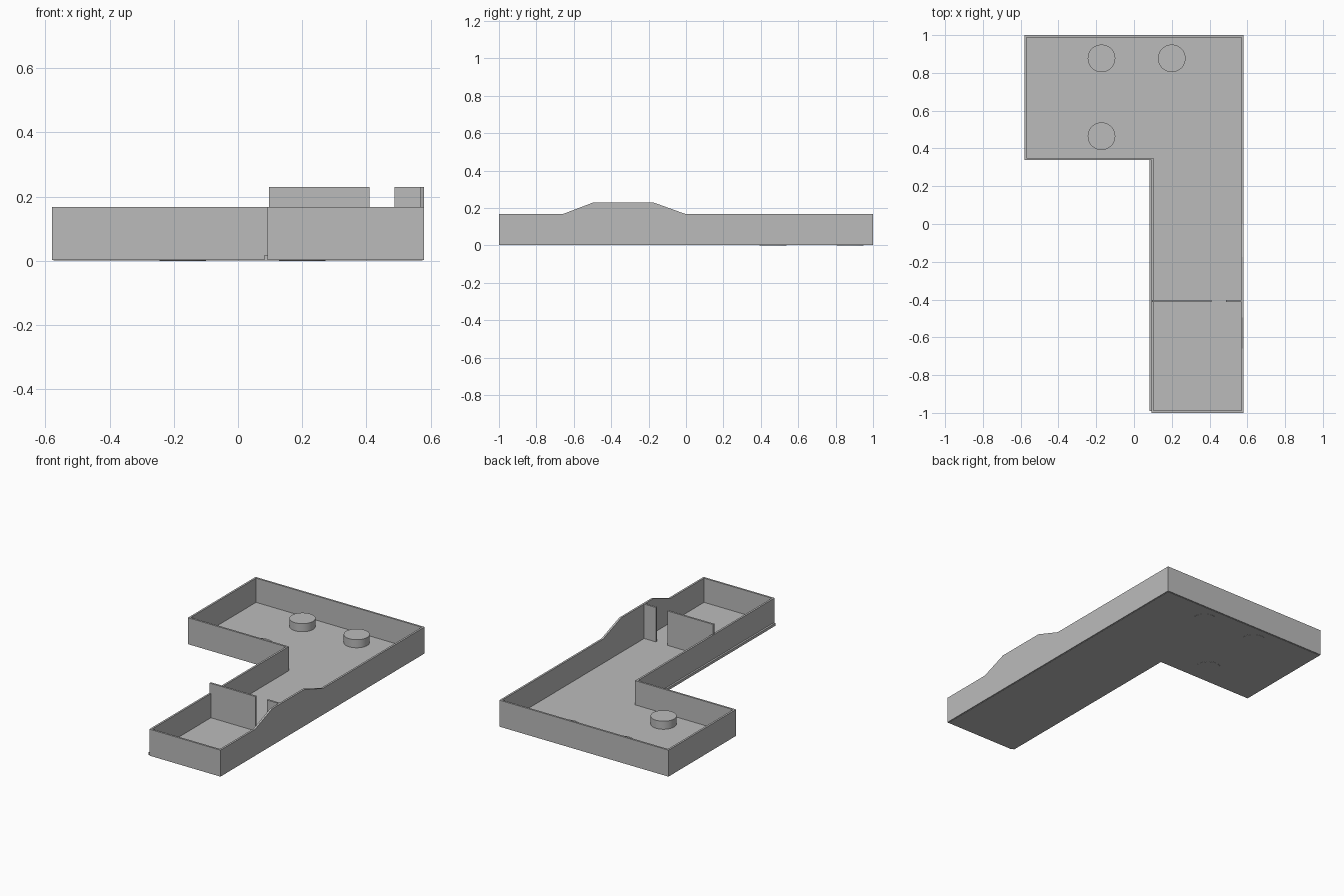
import bpy
import bmesh
from mathutils import Vector

cube = bpy.data.objects.get("Cube")
if cube:
    bpy.data.objects.remove(cube, do_unlink=True)

grey = bpy.data.materials.new("plain grey")
grey.use_nodes = True
grey.diffuse_color = (0.5, 0.5, 0.5, 1)
grey.node_tree.nodes["Principled BSDF"].inputs["Base Color"].default_value = (0.5, 0.5, 0.5, 1)

WALL = 0.012       # wall thickness
WALL_TOP = 0.167
HIGH_TOP = 0.23    # raised wall and partition
FLOOR_TOP = 0.017


def finish(name, bm):
    bmesh.ops.recalc_face_normals(bm, faces=bm.faces)
    mesh = bpy.data.meshes.new(name)
    bm.to_mesh(mesh)
    bm.free()
    mesh.materials.append(grey)
    obj = bpy.data.objects.new(name, mesh)
    bpy.context.collection.objects.link(obj)
    return obj


def prism(name, outline, low, high):
    bm = bmesh.new()
    face = bm.faces.new([bm.verts.new((x, y, low)) for x, y in outline])
    grown = bmesh.ops.extrude_face_region(bm, geom=[face])["geom"]
    verts = [v for v in grown if isinstance(v, bmesh.types.BMVert)]
    bmesh.ops.translate(bm, verts=verts, vec=(0, 0, high - low))
    return finish(name, bm)


def box(name, x0, x1, y0, y1, low, high):
    return prism(name, [(x0, y0), (x1, y0), (x1, y1), (x0, y1)], low, high)


def inset(loop, dist):
    """Mitred inward offset of a counter-clockwise outline."""
    result = []
    for i, (x, y, z) in enumerate(loop):
        p = Vector((x, y))
        a = (p - Vector(loop[i - 1][:2])).normalized()
        b = (Vector(loop[(i + 1) % len(loop)][:2]) - p).normalized()
        n1, n2 = Vector((-a.y, a.x)), Vector((-b.y, b.x))
        q = p + (n1 + n2) * dist / (1 + n1.dot(n2))
        result.append((q.x, q.y, z))
    return result


def wall_ring(name, outer, low):
    bm = bmesh.new()
    rings = []
    for loop in (outer, inset(outer, WALL)):
        rings.append([bm.verts.new((x, y, low)) for x, y, z in loop])
        rings.append([bm.verts.new(p) for p in loop])
    out_low, out_top, in_low, in_top = rings
    for r, s in ((out_low, out_top), (out_top, in_top), (in_top, in_low), (in_low, out_low)):
        for i in range(len(r)):
            bm.faces.new((r[i - 1], r[i], s[i], s[i - 1]))
    return finish(name, bm)


# L-shaped outer wall, with the raised stretch on the long straight side
wall_ring("outer_wall", [
    (0.092, -1, WALL_TOP), (0.58, -1, WALL_TOP),
    (0.58, -0.66, WALL_TOP), (0.58, -0.495, HIGH_TOP),
    (0.58, -0.175, HIGH_TOP), (0.58, 0, WALL_TOP),
    (0.58, 1, WALL_TOP), (-0.58, 1, WALL_TOP),
    (-0.58, 0.338, WALL_TOP), (0.092, 0.338, WALL_TOP)], 0.003)

# Floor slab, with its narrow lip along the inner side of the arm
prism("floor", [(0.081, -0.99), (0.574, -0.99), (0.574, 0.994), (-0.574, 0.994),
                (-0.574, 0.345), (0.081, 0.345)], 0.001, FLOOR_TOP)

# Partition across the arm, with a doorway gap
box("partition_long", 0.096, 0.41, -0.414, -0.402, FLOOR_TOP - 0.005, HIGH_TOP)
box("partition_short", 0.488, 0.574, -0.414, -0.402, FLOOR_TOP - 0.005, HIGH_TOP)

# Round pedestals
for i, (x, y) in enumerate([(-0.172, 0.877), (0.2, 0.877), (-0.172, 0.465)]):
    bpy.ops.mesh.primitive_cylinder_add(vertices=48, radius=0.073, depth=0.067,
                                        location=(x, y, 0.0335))
    pedestal = bpy.context.object
    pedestal.name = f"pedestal_{i + 1}"
    pedestal.data.materials.append(grey)
    bpy.ops.object.shade_smooth_by_angle()
